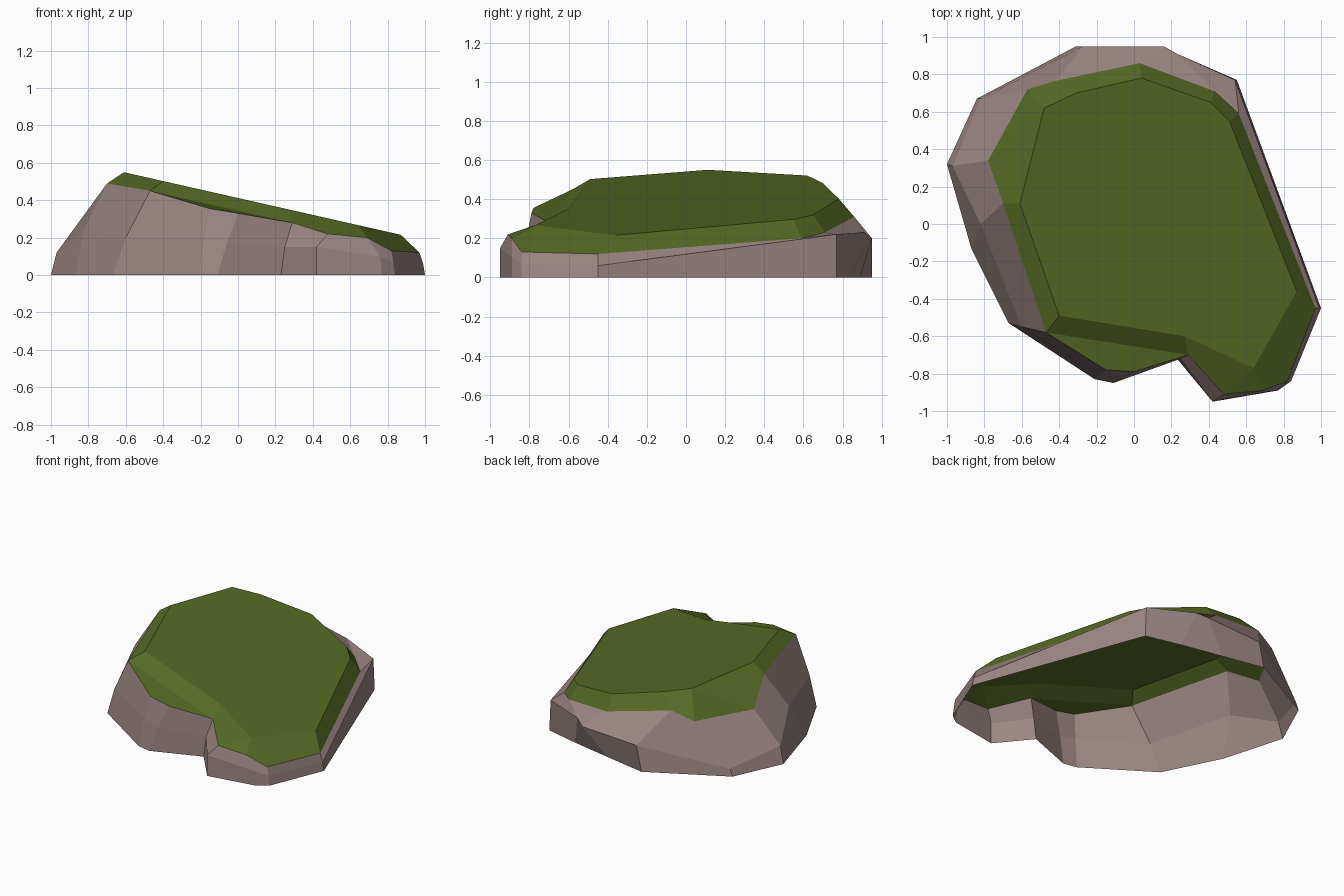
import bpy

cube = bpy.data.objects.get("Cube")
if cube:
    bpy.data.objects.remove(cube, do_unlink=True)


def make_material(name, colour):
    material = bpy.data.materials.new(name)
    material.use_nodes = True
    material.diffuse_color = (*colour, 1)
    shader = material.node_tree.nodes["Principled BSDF"]
    shader.inputs["Base Color"].default_value = (*colour, 1)
    shader.inputs["Roughness"].default_value = 0.9
    return material


def build_object(name, faces, material):
    """Make a flat shaded object from faces given as lists of points."""
    points = list(dict.fromkeys(point for face in faces for point in face))
    lookup = {point: number for number, point in enumerate(points)}
    mesh = bpy.data.meshes.new(name)
    mesh.from_pydata(points, [], [[lookup[p] for p in face] for face in faces])
    mesh.materials.append(material)
    mesh.validate()
    mesh.update()
    part = bpy.data.objects.new(name, mesh)
    bpy.context.collection.objects.link(part)
    return part


def bridge(lower, upper):
    """Join two closed rings; repeated points collapse to triangles."""
    faces = []
    count = len(lower)
    for i in range(count):
        j = (i + 1) % count
        face = list(dict.fromkeys((lower[i], lower[j], upper[j], upper[i])))
        if len(face) > 2:
            faces.append(face)
    return faces


def on_slope(x, y):
    """Height of the tilted plateau."""
    return (x, y, 0.412 - 0.226 * x)


stone = make_material("pinkish grey stone", (0.33, 0.245, 0.23))
grass = make_material("moss green grass", (0.092, 0.142, 0.018))

# Rings run anticlockwise from the front left corner, one point per column
foot_outline = [
    (-.67, -.53), (-.21, -.83), (-.11, -.85), (.23, -.72), (.42, -.95),
    (.77, -.89), (.84, -.84), (1, -.45), (.55, .77), (.3, .83),
    (0, .89), (-.31, .95), (-.84, .67), (-1, .32), (-.87, -.13),
]
foot = [(x, y, 0) for x, y in foot_outline]

waist = [
    (-.6, -.55, .2), (-.18, -.81, .2), (-.06, -.82, .17), (.25, -.72, .15),
    (.42, -.95, .15), (.76, -.89, .1), (.83, -.84, .07), (.99, -.45, .06),
    (.54, .77, .22), (.23, .91, .23), (.16, .95, .2), (-.27, .95, .18),
    (-.82, .67, .05), (-.97, .31, .12), (-.82, 0, .25),
]

rim = [
    (-.47, -.58, .45), (-.15, -.78, .355), (0, -.79, .33), (.29, -.7, .28),
    (.48, -.91, .22), (.69, -.89, .2), (.82, -.84, .13), (.97, -.45, .12),
    (.56, .59, .2), (.43, .71, .23), (.03, .86, .31), (-.42, .765, .4),
    (-.57, .72, .345), (-.78, .34, .345), (-.7, .11, .49),
]

plateau = [on_slope(x, y) for x, y in (
    (-.4, -.49), (.27, -.6), (.64, -.77), (.87, -.36), (.51, .55),
    (.41, .65), (.04, .78), (-.31, .7), (-.48, .62), (-.61, .11),
)]

# Stone walls, open underneath
build_object("stone_sides", bridge(foot, waist) + bridge(waist, rim), stone)

# Grass: front ledge, sloping border and tilted plateau
front_ledge = rim[:4]
border = [rim[0]] + rim[3:]
columns = (0, 1, 2, 2, 2, 3, 4, 5, 6, 7, 8, 8, 9)
border_top = [plateau[i] for i in columns]
build_object("grass_top", bridge(border, border_top) + [front_ledge, plateau], grass)
